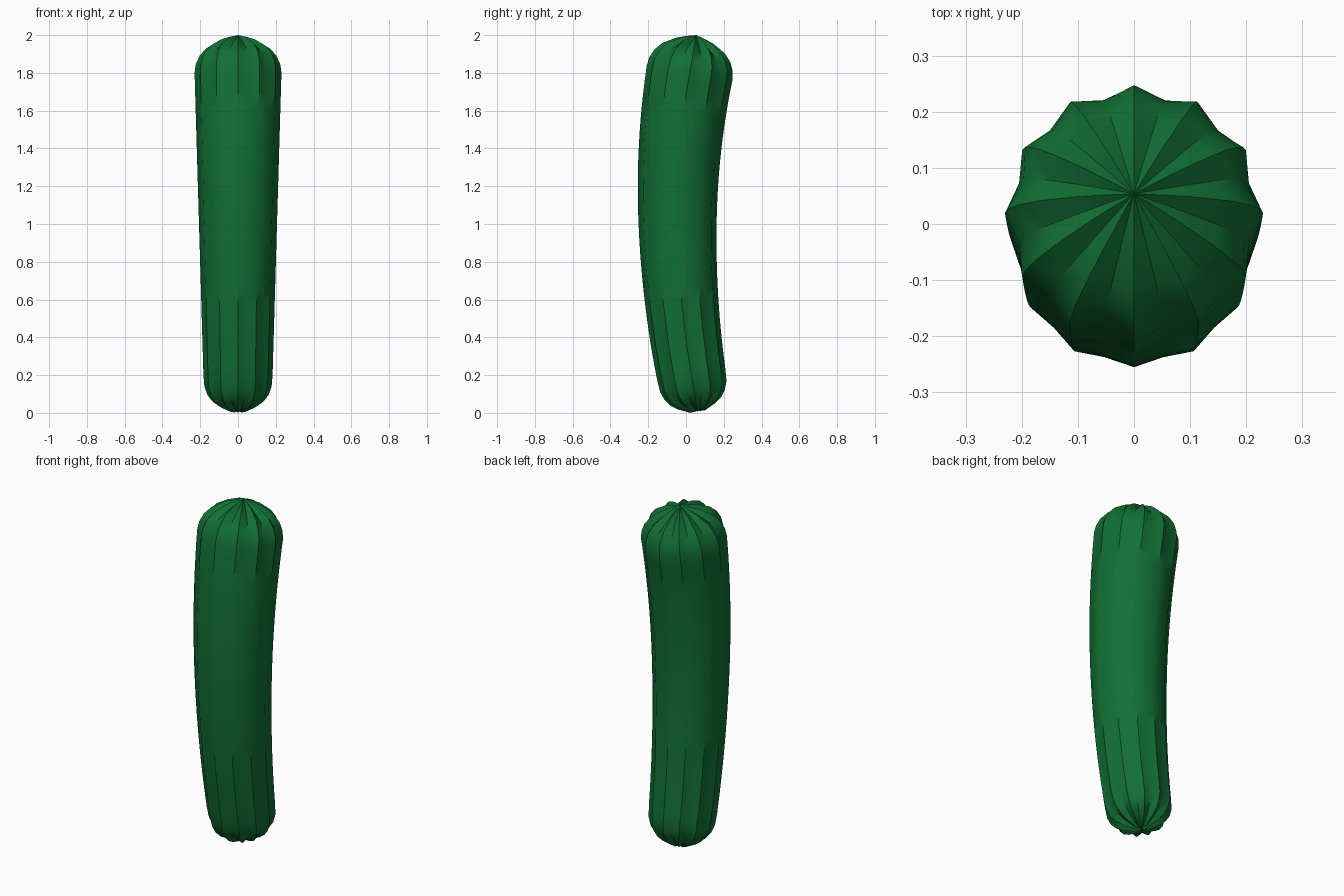
import bpy, bmesh, math
from mathutils import Vector

if "Cube" in bpy.data.objects:
    bpy.data.objects.remove(bpy.data.objects["Cube"], do_unlink=True)

RIBS = 12
SIDES = RIBS * 2

# Dark green skin
skin = bpy.data.materials.new("dark green skin")
skin.use_nodes = True
green = (0.006, 0.16, 0.035, 1)
skin.diffuse_color = green
skin.node_tree.nodes["Principled BSDF"].inputs["Base Color"].default_value = green


def spine(z):
    """Centre point and tangent of the bowed axis; straight inside the end caps."""
    zc = min(max(z, 0.2), 1.8)
    k = 0.12 if zc > 1.07 else 0.097
    slope = 2 * k * (zc - 1.07)
    y = -0.045 + k * (zc - 1.07) ** 2 + slope * (z - zc)
    return Vector((0, y, z)), Vector((0, slope, 1)).normalized()


# Ridge profile: height, radius, groove depth
bottom = [(0.007, 0.04, 0.008), (0.035, 0.10, 0.018), (0.06, 0.135, 0.021),
          (0.095, 0.162, 0.021), (0.14, 0.178, 0.018), (0.2, 0.183, 0.015)]
top = [(1.8, 0.23, 0.018), (1.845, 0.224, 0.021), (1.89, 0.204, 0.023),
       (1.93, 0.168, 0.023), (1.97, 0.10, 0.021), (1.987, 0.05, 0.012)]
STEPS = 24
body = []
for i in range(1, STEPS):
    t = i / STEPS
    body.append((0.2 + 1.6 * t, 0.183 + 0.047 * t, 0.011 + 0.006 * abs(2 * t - 1) ** 4))
profile = bottom + body + top

bm = bmesh.new()
rings = []
for i, (z, r, depth) in enumerate(profile):
    # Grooves are sunk along the profile normal
    a, b = profile[max(i - 1, 0)], profile[min(i + 1, len(profile) - 1)]
    along = Vector((b[1] - a[1], b[0] - a[0])).normalized()
    ring = []
    for s in range(SIDES):
        sink = depth * (s % 2)
        rad, height = r - along.y * sink, z + along.x * sink
        centre, tangent = spine(height)
        side = Vector((0, tangent.z, -tangent.y))
        angle = math.tau * s / SIDES
        ring.append(bm.verts.new(centre + Vector((rad * math.cos(angle), 0, 0))
                                 + side * rad * math.sin(angle)))
    rings.append(ring)

# Skin between rings, then fans to both tips
for low, high in zip(rings, rings[1:]):
    for s in range(SIDES):
        n = (s + 1) % SIDES
        bm.faces.new((low[s], low[n], high[n], high[s]))
for ring, z in ((rings[0], 0.012), (rings[-1], 2.0)):
    tip = bm.verts.new(spine(z)[0])
    for s in range(SIDES):
        bm.faces.new((ring[s], ring[(s + 1) % SIDES], tip))
bmesh.ops.recalc_face_normals(bm, faces=bm.faces)

mesh = bpy.data.meshes.new("ribbed_body")
bm.to_mesh(mesh)
bm.free()
mesh.materials.append(skin)
obj = bpy.data.objects.new("ribbed_body", mesh)
bpy.context.collection.objects.link(obj)
bpy.ops.object.select_all(action="DESELECT")
obj.select_set(True)
bpy.context.view_layer.objects.active = obj
bpy.ops.object.shade_smooth_by_angle(angle=math.radians(40))
